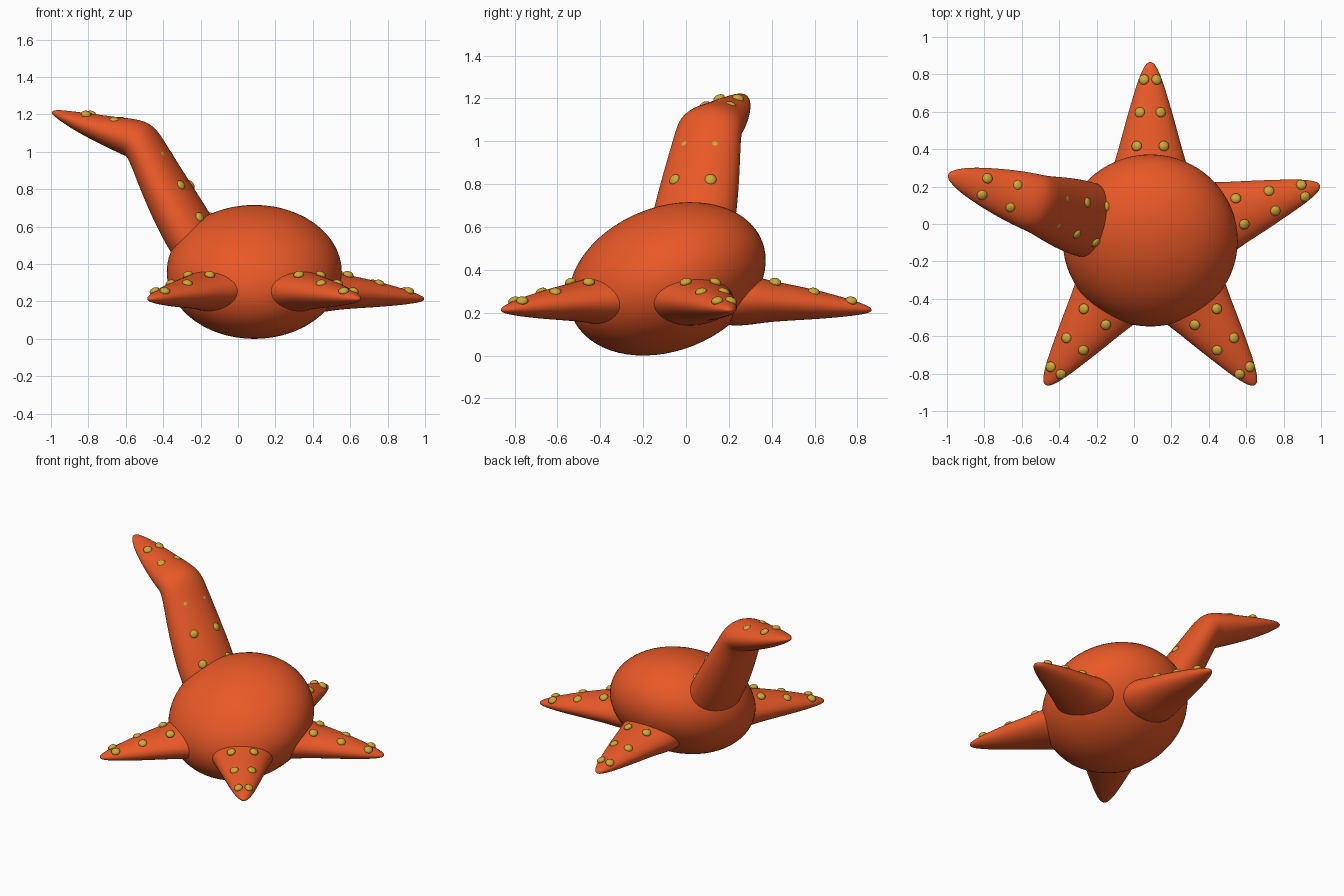
import bpy, bmesh, math
from mathutils import Vector, Matrix

if "Cube" in bpy.data.objects:
    bpy.data.objects.remove(bpy.data.objects["Cube"])

CX, CY = 0.087, -0.088   # centre of the star in plan
SIDES = 20


def material(name, rgb):
    m = bpy.data.materials.new(name)
    m.diffuse_color = (*rgb, 1)
    m.use_nodes = True
    m.node_tree.nodes["Principled BSDF"].inputs["Base Color"].default_value = m.diffuse_color
    return m


ORANGE = material("orange_skin", (0.82, 0.10, 0.02))
YELLOW = material("yellow_bumps", (0.62, 0.40, 0.04))


def finish(name, bm, mat):
    bmesh.ops.recalc_face_normals(bm, faces=bm.faces)
    for f in bm.faces:
        f.smooth = True
    mesh = bpy.data.meshes.new(name)
    bm.to_mesh(mesh)
    bm.free()
    mesh.materials.append(mat)
    ob = bpy.data.objects.new(name, mesh)
    bpy.context.collection.objects.link(ob)
    return ob


def arm_frame(degrees):
    # local x runs outward along the arm, y is sideways
    return Matrix.Translation((CX, CY, 0)) @ Matrix.Rotation(math.radians(degrees), 4, 'Z')


def make_arm(name, degrees, stations):
    # stations: (distance out, height, half width, half thickness)
    bm = bmesh.new()
    rings = []
    for i, (r, z, w, t) in enumerate(stations):
        a, b = stations[max(i - 1, 0)], stations[min(i + 1, len(stations) - 1)]
        tangent = Vector((b[0] - a[0], 0, b[1] - a[1])).normalized()
        up = Vector((-tangent.z, 0, tangent.x))
        ring = []
        for k in range(SIDES):
            ang = 2 * math.pi * k / SIDES
            p = Vector((r, 0, z)) + Vector((0, w * math.cos(ang), 0)) + up * t * math.sin(ang)
            ring.append(bm.verts.new(p))
        rings.append(ring)
    for lo, hi in zip(rings, rings[1:]):
        for k in range(SIDES):
            n = (k + 1) % SIDES
            bm.faces.new((lo[k], lo[n], hi[n], hi[k]))
    bm.faces.new(rings[0])
    bm.faces.new(rings[-1])
    bm.transform(arm_frame(degrees))
    ob = finish(name, bm, ORANGE)
    sub = ob.modifiers.new("smooth", 'SUBSURF')
    sub.levels = sub.render_levels = 2


def make_bumps(name, degrees, spots):
    # spots: (distance out, height, half spacing, lean back in degrees), mirrored in pairs
    bm = bmesh.new()
    for r, z, side, lean in spots:
        for s in (-1, 1):
            m = (Matrix.Translation((r, s * side, z))
                 @ Matrix.Rotation(math.radians(-lean), 4, 'Y')
                 @ Matrix.Rotation(math.radians(-s * 20), 4, 'X')
                 @ Matrix.Diagonal((0.028, 0.028, 0.018, 1)))
            bmesh.ops.create_uvsphere(bm, u_segments=16, v_segments=10, radius=1, matrix=m)
    bm.transform(arm_frame(degrees))
    finish(name, bm, YELLOW)


# Body: flattened ball tipped forward
bm = bmesh.new()
bmesh.ops.create_uvsphere(bm, u_segments=64, v_segments=32, radius=1,
                          matrix=Matrix.Translation((CX, CY, 0.358))
                          @ Matrix.Rotation(math.radians(21.8), 4, 'X')
                          @ Matrix.Diagonal((0.468, 0.477, 0.335, 1)))
finish("body", bm, ORANGE)

# Four resting arms with a flared root
resting = [(.20, .26, .22, .12), (.36, .26, .215, .125), (.46, .254, .18, .10),
           (.60, .245, .143, .082), (.72, .235, .108, .065), (.86, .222, .066, .039),
           (.93, .215, .034, .020), (.955, .212, .012, .008)]
resting_bumps = [(.505, .343, .073, -12), (.685, .297, .056, -13), (.86, .256, .034, -15)]
for label, deg in (("back", 90), ("right", 18), ("front_right", -54), ("front_left", -126)):
    make_arm(label + "_arm", deg, resting)
    make_bumps(label + "_arm_bumps", deg, resting_bumps)

# Raised arm bent at the elbow
raised = [(.22, .34, .15, .10), (.29, .45, .20, .135), (.38, .60, .207, .142),
          (.497, .80, .192, .125), (.60, 1.0, .165, .102), (.645, 1.065, .158, .112),
          (.70, 1.078, .153, .104), (.80, 1.105, .137, .085), (.936, 1.145, .106, .063),
          (1.05, 1.183, .070, .038), (1.11, 1.205, .038, .021), (1.137, 1.212, .013, .008)]
raised_bumps = [(.275, .65, .10, 62), (.385, .82, .088, 62), (.50, .98, .073, 62),
                (.765, 1.167, .062, 14), (.93, 1.2, .047, 16)]
make_arm("raised_arm", 162, raised)
make_bumps("raised_arm_bumps", 162, raised_bumps)
